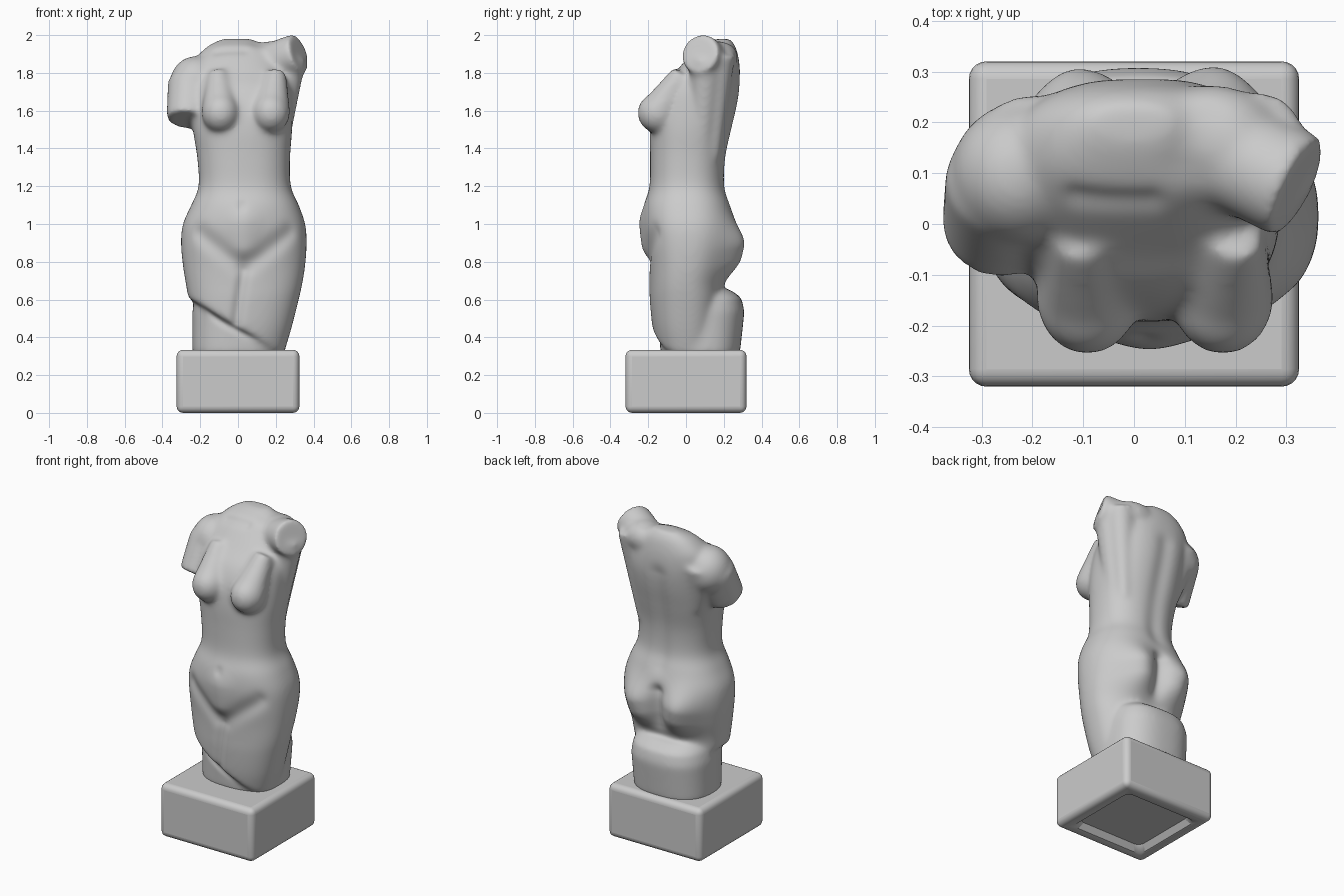
import bpy, bmesh, math
from mathutils import Vector, Matrix

if "Cube" in bpy.data.objects:
    bpy.data.objects.remove(bpy.data.objects["Cube"])


def refine(rings, steps=5):
    """Catmull-Rom spline through the rings for a smooth outline."""
    r = [rings[0]] + rings + [rings[-1]]
    out = []
    for p, a, b, q in zip(r, r[1:], r[2:], r[3:]):
        for k in range(steps):
            t = k / steps
            out.append([0.5 * (2 * y + (z - x) * t + (2 * x - 5 * y + 4 * z - w) * t * t
                               + (3 * y - x - 3 * z + w) * t ** 3)
                        for x, y, z, w in zip(p, a, b, q)])
    return out + [rings[-1]]


def loft(bm, rings, power=2.35, n=64):
    """Skin stacked superellipses given as (z, x0, x1, y0, y1)."""
    loops = []
    for z, x0, x1, y0, y1 in rings:
        loop = []
        for i in range(n):
            a = 2 * math.pi * i / n
            c, s = math.cos(a), math.sin(a)
            x = (x0 + x1) / 2 + (x1 - x0) / 2 * math.copysign(abs(c) ** (2 / power), c)
            y = (y0 + y1) / 2 + (y1 - y0) / 2 * math.copysign(abs(s) ** (2 / power), s)
            loop.append(bm.verts.new((x, y, z)))
        loops.append(loop)
    for a, b in zip(loops, loops[1:]):
        for i in range(n):
            j = (i + 1) % n
            bm.faces.new((a[i], a[j], b[j], b[i]))
    bm.faces.new(loops[0][::-1])
    bm.faces.new(loops[-1])


def ball(bm, centre, radii):
    m = Matrix.Translation(centre) @ Matrix.Diagonal((*radii, 1))
    bmesh.ops.create_uvsphere(bm, u_segments=40, v_segments=24, radius=1, matrix=m)


def limb(bm, a, b, r0, r1):
    a, b = Vector(a), Vector(b)
    d = b - a
    m = Matrix.Translation((a + b) / 2) @ d.to_track_quat('Z', 'Y').to_matrix().to_4x4()
    bmesh.ops.create_cone(bm, cap_ends=True, segments=40, radius1=r0, radius2=r1,
                          depth=d.length, matrix=m)


def make_object(name, bm):
    mesh = bpy.data.meshes.new(name)
    bm.to_mesh(mesh)
    bm.free()
    ob = bpy.data.objects.new(name, mesh)
    bpy.context.collection.objects.link(ob)
    return ob


def brush(mesh, a, b, radius, push):
    """Sculpt stroke from a to b with soft falloff."""
    a, b, push = Vector(a), Vector(b), Vector(push)
    d = b - a
    for v in mesh.vertices:
        t = max(0, min(1, (v.co - a).dot(d) / max(d.length_squared, 1e-9)))
        q = (v.co - a - d * t).length / radius
        if q < 3:
            v.co += push * math.exp(-q * q)


bm = bmesh.new()
# torso and thighs
loft(bm, refine([
    (0.32, -0.24, 0.245, -0.15, 0.17), (0.45, -0.25, 0.284, -0.178, 0.18),
    (0.60, -0.264, 0.322, -0.193, 0.19), (0.68, -0.276, 0.34, -0.195, 0.19),
    (0.78, -0.292, 0.356, -0.2, 0.215), (0.90, -0.302, 0.364, -0.215, 0.245),
    (1.0, -0.292, 0.356, -0.225, 0.252), (1.1, -0.248, 0.322, -0.219, 0.235),
    (1.2, -0.209, 0.28, -0.193, 0.207), (1.35, -0.216, 0.276, -0.19, 0.212),
    (1.5, -0.239, 0.287, -0.192, 0.244), (1.62, -0.247, 0.289, -0.175, 0.272),
    (1.72, -0.25, 0.287, -0.13, 0.287), (1.80, -0.25, 0.268, -0.06, 0.287),
    (1.87, -0.23, 0.23, 0.0, 0.28), (1.93, -0.175, 0.18, 0.055, 0.266),
    (1.96, -0.13, 0.12, 0.11, 0.25), (1.98, -0.085, 0.085, 0.16, 0.235)]))
# slanted break across the legs
bmesh.ops.bisect_plane(bm, geom=bm.verts[:] + bm.edges[:] + bm.faces[:], dist=1e-5,
                       plane_co=(-0.25, 0, 0.60), plane_no=(-0.25, 0, -0.42), clear_outer=True)
bmesh.ops.holes_fill(bm, edges=[e for e in bm.edges if e.is_boundary], sides=0)
# inset support under the break, standing out behind
loft(bm, [(0.31, -0.242, 0.25, -0.135, 0.285), (0.54, -0.242, 0.26, -0.15, 0.31),
          (0.61, -0.225, 0.25, -0.15, 0.292), (0.655, -0.2, 0.22, -0.14, 0.225)], power=2.5)
# breasts, tapering up into the chest
for x in (-0.092, 0.175):
    ball(bm, (x, -0.148, 1.588), (0.1, 0.11, 0.107))
    limb(bm, (x, -0.146, 1.592), (x * 1.15, -0.02, 1.80), 0.103, 0.055)
# lowered shoulder and arm stump
ball(bm, (-0.222, 0.1, 1.748), (0.138, 0.14, 0.142))
limb(bm, (-0.25, 0.09, 1.75), (-0.267, -0.01, 1.55), 0.122, 0.113)
limb(bm, (-0.20, 0.13, 1.80), (-0.15, 0.12, 1.50), 0.13, 0.07)
# raised shoulder and arm stump, with the muscle running up to it
limb(bm, (0.21, 0.08, 1.35), (0.27, 0.11, 1.88), 0.045, 0.092)
limb(bm, (0.19, 0.14, 1.35), (0.248, 0.172, 1.9), 0.04, 0.09)
limb(bm, (0.16, 0.15, 1.85), (0.324, 0.072, 1.903), 0.105, 0.109)
ball(bm, (0.15, 0.17, 1.88), (0.14, 0.105, 0.095))
bmesh.ops.recalc_face_normals(bm, faces=bm.faces[:])
raw = make_object("torso", bm)

# fuse the parts and soften the joins
mod = raw.modifiers.new("fuse", 'REMESH')
mod.mode = 'VOXEL'
mod.voxel_size = 0.01
mod = raw.modifiers.new("soften", 'SMOOTH')
mod.factor = 0.5
mod.iterations = 40
dg = bpy.context.evaluated_depsgraph_get()
mesh = bpy.data.meshes.new_from_object(raw.evaluated_get(dg))
raw.modifiers.clear()
raw.data = mesh

# sculpted swellings and creases
strokes = [
    ((-0.13, 0.23, 0.88), (-0.12, 0.23, 0.82), 0.12, (0, 0.078, 0)),    # buttocks
    ((0.175, 0.23, 0.88), (0.165, 0.23, 0.82), 0.12, (0, 0.078, 0)),
    ((0.02, 0.27, 0.96), (0.025, 0.27, 0.74), 0.045, (0, -0.035, 0)),
    ((0.03, -0.2, 0.75), (-0.01, -0.185, 0.48), 0.03, (0, 0.018, 0)),   # thighs
    ((-0.2, -0.18, 0.95), (0.0, -0.21, 0.79), 0.05, (0, 0.018, 0)),
    ((0.27, -0.18, 0.95), (0.06, -0.21, 0.79), 0.05, (0, 0.018, 0)),
    ((0.03, -0.22, 1.0), (0.03, -0.22, 0.88), 0.09, (0, -0.022, 0)),    # belly
    ((0.02, -0.232, 1.10), (0.02, -0.23, 1.09), 0.025, (0, 0.007, 0)),
    ((0.025, 0.21, 1.12), (0.0, 0.28, 1.72), 0.055, (0, -0.014, 0)),    # spine
    ((-0.23, -0.13, 0.565), (0.12, -0.17, 0.36), 0.02, (0, 0.012, 0)),  # break
    ((-0.11, 0.05, 1.915), (0.03, 0.05, 1.915), 0.03, (0, 0.007, -0.005)),
    ((0.12, 0.12, 1.98), (0.14, 0.2, 1.98), 0.05, (0, 0, -0.01)),       # neck
]
for s in strokes:
    brush(mesh, *s)
mesh.polygons.foreach_set("use_smooth", [True] * len(mesh.polygons))

# base block with a shallow hollow underneath
bm = bmesh.new()
bmesh.ops.create_cube(bm, size=1, matrix=Matrix.Translation((0, 0, 0.167)) @
                      Matrix.Diagonal((0.65, 0.64, 0.334, 1)))
bottom = min(bm.faces, key=lambda f: f.calc_center_median().z)
bmesh.ops.inset_region(bm, faces=[bottom], thickness=0.105)
bmesh.ops.inset_region(bm, faces=[bottom], thickness=0.035, depth=-0.035)
base = make_object("base", bm)
mod = base.modifiers.new("round", 'BEVEL')
mod.width = 0.035
mod.segments = 5
mod.limit_method = 'ANGLE'
mod.angle_limit = math.radians(60)
bpy.context.view_layer.objects.active = base
base.select_set(True)
bpy.ops.object.shade_smooth_by_angle(angle=math.radians(40))
